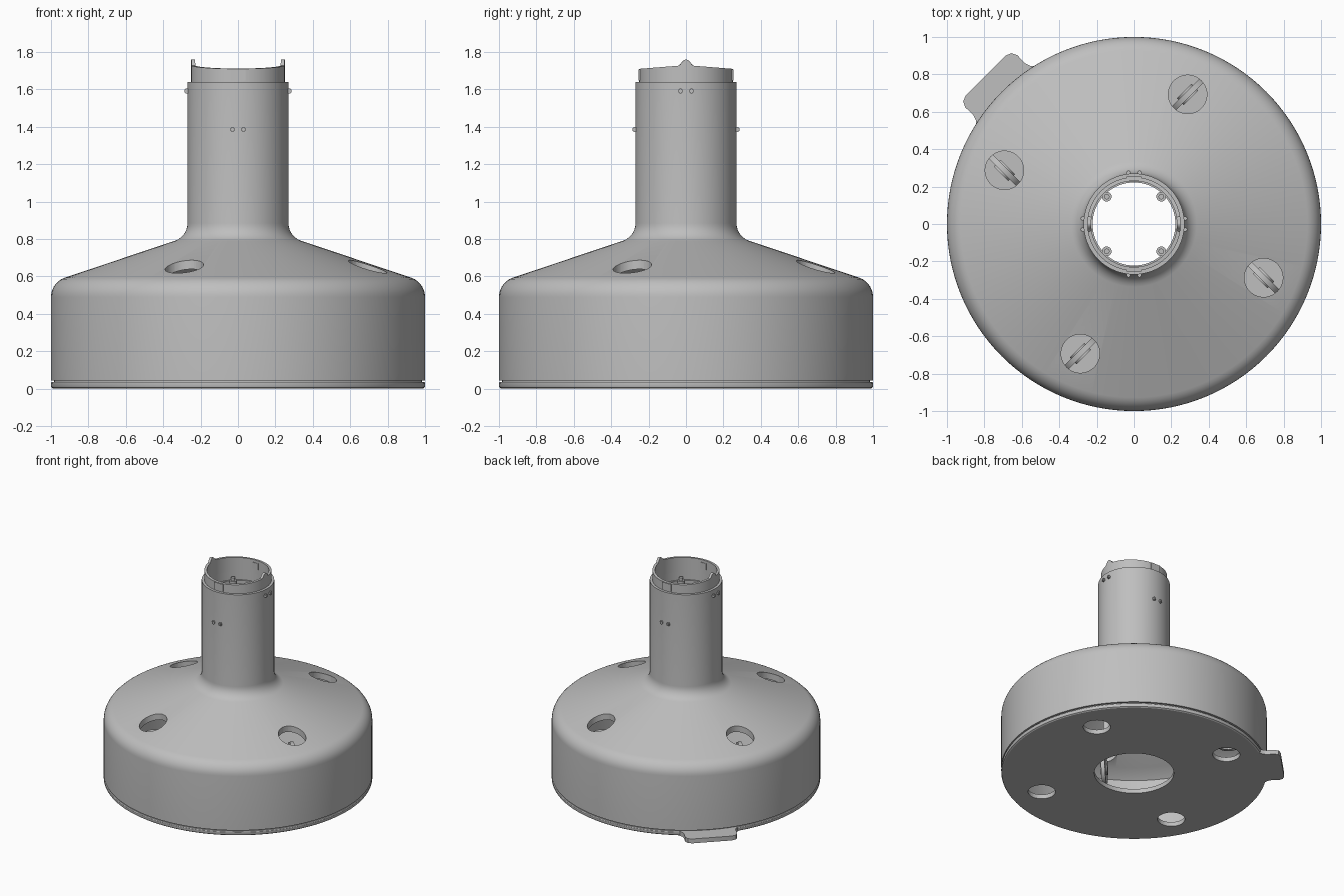
import bpy, bmesh
from math import sin, cos, pi, radians
from mathutils import Matrix, Vector

cube = bpy.data.objects.get("Cube")
if cube:
    bpy.data.objects.remove(cube, do_unlink=True)

grey = bpy.data.materials.new("plain grey")
grey.use_nodes = True
colour = (0.52, 0.52, 0.52, 1)
grey.diffuse_color = colour
grey.node_tree.nodes["Principled BSDF"].inputs["Base Color"].default_value = colour


def finish(name, bm, smooth=True):
    bmesh.ops.recalc_face_normals(bm, faces=bm.faces[:])
    mesh = bpy.data.meshes.new(name)
    bm.to_mesh(mesh)
    bm.free()
    mesh.materials.append(grey)
    ob = bpy.data.objects.new(name, mesh)
    bpy.context.collection.objects.link(ob)
    if smooth:
        activate(ob)
        bpy.ops.object.shade_smooth_by_angle(angle=radians(32))
    return ob


def activate(ob):
    bpy.ops.object.select_all(action="DESELECT")
    ob.select_set(True)
    bpy.context.view_layer.objects.active = ob


def lathe(profile, segments=128):
    """Revolve a closed (radius, height) outline around z."""
    bm = bmesh.new()
    rings = []
    for i in range(segments):
        a = 2 * pi * i / segments
        rings.append([bm.verts.new((r * cos(a), r * sin(a), z)) for r, z in profile])
    n = len(profile)
    for i, ring in enumerate(rings):
        nxt = rings[(i + 1) % segments]
        for j in range(n):
            k = (j + 1) % n
            bm.faces.new((ring[j], nxt[j], nxt[k], ring[k]))
    return bm


def cylinder(bm, centre, radius, depth, axis=(0, 0, 1), segments=40):
    turn = Vector((0, 0, 1)).rotation_difference(Vector(axis)).to_matrix().to_4x4()
    bmesh.ops.create_cone(bm, cap_ends=True, segments=segments, radius1=radius,
                          radius2=radius, depth=depth,
                          matrix=Matrix.Translation(centre) @ turn)


def box(bm, centre, size):
    bmesh.ops.create_cube(bm, size=1, matrix=Matrix.Translation(centre)
                          @ Matrix.Diagonal((*size, 1)))


def four_spots(radius, degrees):
    for k in range(4):
        a = radians(degrees + 90 * k)
        yield Vector((radius * cos(a), radius * sin(a), 0))


def drill(ob, degrees, low, high):
    """Cut four round vertical holes."""
    bm = bmesh.new()
    for p in four_spots(0.75, degrees):
        p.z = (low + high) / 2
        cylinder(bm, p, 0.103, high - low, segments=48)
    cutter = finish("hole_cutter", bm, False)
    cutter.hide_render = True
    mod = ob.modifiers.new("holes", "BOOLEAN")
    mod.operation, mod.solver, mod.object = "DIFFERENCE", "EXACT", cutter
    activate(ob)
    bpy.ops.object.modifier_apply(modifier=mod.name)
    bpy.data.objects.remove(cutter, do_unlink=True)
    activate(ob)
    bpy.ops.object.shade_smooth_by_angle(angle=radians(32))


def arc(cx, cz, r, start, end, steps=7):
    return [(cx + r * cos(radians(start + (end - start) * i / steps)),
             cz + r * sin(radians(start + (end - start) * i / steps)))
            for i in range(steps + 1)]


# Domed shell and neck tube in one hollow revolved wall
outer = [(0.985, 0.035), (0.985, 0.045), (1.0, 0.045)]
outer += arc(0.89, 0.49, 0.11, 0, 70)
outer += arc(0.37, 0.885, 0.1, 250, 180)
outer += [(0.27, 1.64), (0.235, 1.64)]
inner = [(0.235, 0.84), (0.3, 0.765), (0.88, 0.555), (0.96, 0.49), (0.96, 0.035)]
shell = finish("domed_shell", lathe(outer + inner))
drill(shell, 67.5, 0.45, 0.9)

# Bottom plate with a wide centre opening and four holes
plate = finish("bottom_plate", lathe([(0.3, 0), (0.988, 0), (0.997, 0.006), (1.0, 0.014),
                                      (1.0, 0.03), (0.996, 0.036), (0.3, 0.036)]))
drill(plate, 28, -0.1, 0.15)

# Collar with a sloping lip and a small peak on each side
bm = lathe([(0.25, 1.6), (0.25, 1.71), (0.23, 1.71), (0.23, 1.6)], 192)
for v in bm.verts:
    if v.co.z > 1.7:
        y = abs(v.co.y)
        v.co.z += 0.02 * (1 - y / 0.25) + 0.03 * max(0, 1 - (y / 0.035) ** 2)
finish("collar", bm)

# Shallow rectangular tabs on the collar, front and back
bm = bmesh.new()
for side in (-1, 1):
    box(bm, (0, side * 0.25, 1.677), (0.08, 0.009, 0.06))
    box(bm, (0, side * 0.23, 1.665), (0.05, 0.009, 0.05))
finish("collar_tabs", bm, False)

# Paired locating nubs on the neck
bm = bmesh.new()
for side in (-1, 1):
    for off in (-0.03, 0.03):
        box(bm, (off, side * 0.272, 1.385), (0.022, 0.028, 0.026))
        box(bm, (side * 0.272, off, 1.592), (0.028, 0.022, 0.026))
bmesh.ops.bevel(bm, geom=bm.edges[:], offset=0.005, segments=2, affect="EDGES")
finish("neck_nubs", bm)

# Ledge and screw posts inside the neck
finish("neck_ledge", lathe([(0.24, 1.5), (0.24, 1.53), (0.222, 1.53), (0.222, 1.5)], 96))
bm = bmesh.new()
for p in four_spots(0.207, 45):
    cylinder(bm, p + Vector((0, 0, 0.95)), 0.026, 1.18, segments=20)
    cylinder(bm, p + Vector((0, 0, 1.55)), 0.015, 0.03, segments=12)
finish("screw_posts", bm)

# Upright wheels beneath the dome holes
bm = bmesh.new()
for k, p in enumerate(four_spots(0.75, 67.5)):
    a = radians(135 + 90 * k)
    axis = (cos(a), sin(a), 0)
    p.z = 0.46
    cylinder(bm, p, 0.13, 0.03, axis)
    cylinder(bm, p, 0.055, 0.05, axis)
finish("inner_wheels", bm)

# Pull tab on the rim, with flared root and rounded corners
half = [(0.24, 0.95), (0.205, 0.99), (0.195, 1.02), (0.197, 1.08), (0.182, 1.11), (0.15, 1.122)]
outline = half + [(-t, r) for t, r in reversed(half)]
bm = bmesh.new()
face = bm.faces.new([bm.verts.new((t, r, 0.0)) for t, r in outline])
top = bmesh.ops.extrude_face_region(bm, geom=[face])["geom"]
bmesh.ops.translate(bm, vec=(0, 0, 0.036),
                    verts=[g for g in top if isinstance(g, bmesh.types.BMVert)])
bmesh.ops.rotate(bm, verts=bm.verts[:], cent=(0, 0, 0), matrix=Matrix.Rotation(pi / 4, 3, "Z"))
finish("pull_tab", bm)
